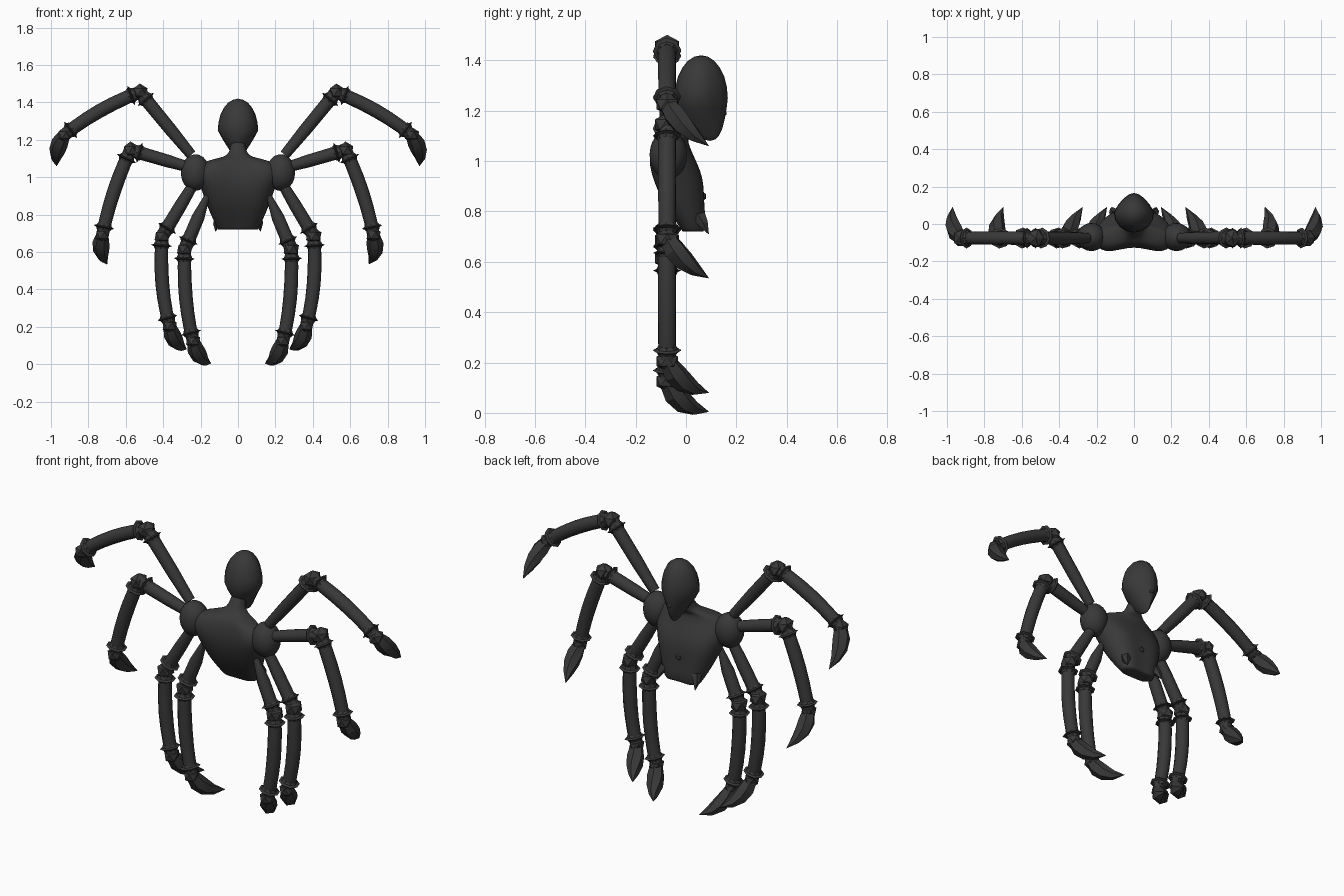
import bpy, bmesh, math
from mathutils import Vector

if "Cube" in bpy.data.objects:
    bpy.data.objects.remove(bpy.data.objects["Cube"])

mat = bpy.data.materials.new("dark_shell")
mat.diffuse_color = (0.04, 0.04, 0.04, 1)
mat.use_nodes = True
mat.node_tree.nodes["Principled BSDF"].inputs["Base Color"].default_value = mat.diffuse_color


def finish(name, bm, angle=40):
    bmesh.ops.recalc_face_normals(bm, faces=bm.faces[:])
    me = bpy.data.meshes.new(name)
    bm.to_mesh(me)
    bm.free()
    me.polygons.foreach_set("use_smooth", [True] * len(me.polygons))
    me.set_sharp_from_angle(angle=math.radians(angle))
    me.materials.append(mat)
    ob = bpy.data.objects.new(name, me)
    bpy.context.collection.objects.link(ob)
    return ob


def skin(bm, rings):
    loops = [[bm.verts.new(p) for p in r] for r in rings]
    n = len(loops[0])
    for a, b in zip(loops, loops[1:]):
        for i in range(n):
            bm.faces.new((a[i], a[(i + 1) % n], b[(i + 1) % n], b[i]))
    bm.faces.new(loops[0])
    bm.faces.new(loops[-1])


def tube(name, pts, radii, sides=10, angle=40):
    """Loft round rings along a path."""
    pts = [Vector(p) for p in pts]
    rings = []
    for i, p in enumerate(pts):
        t = (pts[min(i + 1, len(pts) - 1)] - pts[max(i - 1, 0)]).normalized()
        u = t.cross(Vector((0.1, 1, 0.05))).normalized()
        v = t.cross(u)
        rings.append([p + radii[i] * (u * math.cos(2 * math.pi * k / sides) +
                                      v * math.sin(2 * math.pi * k / sides)) for k in range(sides)])
    bm = bmesh.new()
    skin(bm, rings)
    return finish(name, bm, angle)


def ball(name, loc, size, sub=1, angle=20):
    bm = bmesh.new()
    bmesh.ops.create_icosphere(bm, subdivisions=sub, radius=1)
    for v in bm.verts:
        v.co = Vector([c * s + o for c, s, o in zip(v.co, size, loc)])
    return finish(name, bm, angle)


def bezier(a, b, c, n):
    return [a.lerp(b, i / n).lerp(b.lerp(c, i / n), i / n) for i in range(n + 1)]


def collar(name, p, d):
    d = d.normalized()
    tube(name, [p - d * 0.018, p - d * 0.006, p, p + d * 0.006, p + d * 0.018],
         [0.036, 0.042, 0.056, 0.042, 0.036], 8, 20)


# Torso: half sections (z, half width, front centre, front bulge, side, back bulge, back centre)
sections = [
    (0.72, 0.12, -0.01, -0.02, 0.03, 0.08, 0.06),
    (0.76, 0.145, -0.03, -0.05, 0.01, 0.09, 0.07),
    (0.84, 0.185, -0.08, -0.11, -0.02, 0.085, 0.06),
    (0.94, 0.225, -0.11, -0.16, -0.05, 0.085, 0.06),
    (1.02, 0.26, -0.10, -0.185, -0.07, 0.02, 0.035),
    (1.09, 0.22, -0.09, -0.145, -0.07, -0.02, 0.01),
    (1.105, 0.07, -0.08, -0.08, -0.03, 0.02, 0.025),
    (1.15, 0.045, -0.05, -0.045, 0.0, 0.035, 0.04),
    (1.21, 0.045, -0.02, -0.01, 0.03, 0.06, 0.07),
]
rings = []
for z, w, fc, fb, sd, bb, bc in sections:
    half = [(0.65 * w, fb), (w, sd), (0.6 * w, bb)]
    rings.append([(0, fc, z)] + [(x, y, z) for x, y in half] + [(0, bc, z)]
                 + [(-x, y, z) for x, y in reversed(half)])
bm = bmesh.new()
skin(bm, rings)
cr = bm.edges.layers.float.new("crease_edge")
for e in bm.edges:
    if all(v.co.z < 0.73 for v in e.verts):
        e[cr] = 0.8
torso = finish("torso", bm, 180)
torso.modifiers.new("round", 'SUBSURF').levels = 2
torso.modifiers["round"].render_levels = 2

# Head: egg narrowing to the chin, with a ridge along the face (+y)
bm = bmesh.new()
bmesh.ops.create_uvsphere(bm, u_segments=16, v_segments=12, radius=1)
for v in bm.verts:
    x, y, z = v.co
    low = max(-z, 0)
    v.co = (0.108 * x * (1 - 0.75 * low) * (1 - 0.35 * max(y, 0)),
            0.06 + 0.106 * y * (1 - 0.15 * low) + 0.035 * low * low,
            1.25 + 0.17 * z)
finish("head", bm)
ball("mouth", (0, 0.145, 1.19), (0.022, 0.018, 0.015))
ball("belly_button", (0, 0.06, 0.86), (0.022, 0.022, 0.022))

# Legs in (x, z): hip, knee, shin bow control, ankle, claw bend, claw tip; all at y = -0.07
Y = -0.075
legs = {
    "upper_arm_leg": [(0.25, 1.12), (0.525, 1.455), (0.75, 1.37), (0.93, 1.225), (0.985, 1.14), (0.97, 1.06)],
    "middle_arm_leg": [(0.25, 1.05), (0.575, 1.145), (0.68, 0.92), (0.725, 0.69), (0.75, 0.60), (0.70, 0.535)],
    "outer_leg": [(0.24, 0.96), (0.405, 0.685), (0.425, 0.42), (0.365, 0.205), (0.345, 0.10), (0.275, 0.08)],
    "inner_leg": [(0.165, 0.90), (0.285, 0.615), (0.295, 0.34), (0.24, 0.125), (0.215, 0.015), (0.145, 0.005)],
}
for side, s in (("right", 1), ("left", -1)):
    for leg, path in legs.items():
        n = f"{side}_{leg}"
        hip, knee, bow, ankle, bend, tip = [Vector((s * x, Y, z)) for x, z in path]
        bend.y, tip.y = -0.025, 0.09
        r0 = 0.015 if leg == "inner_leg" else 0.028
        tube(n + "_thigh", [hip, hip.lerp(knee, 0.4), knee], [r0, 0.034, 0.036])
        shin = bezier(knee, bow, ankle, 6)
        tube(n + "_shin", shin, [0.034, 0.036, 0.037, 0.037, 0.036, 0.035, 0.034])
        ball(n + "_knee", knee, (0.046, 0.056, 0.046))
        ball(n + "_ankle", ankle, (0.042, 0.05, 0.042))
        # Sharp collars around the joints
        up, down, low = knee - hip, bow - knee, ankle - bow
        collar(n + "_thigh_collar", knee - up.normalized() * 0.05, up)
        collar(n + "_shin_collar", knee + down.normalized() * 0.05, down)
        collar(n + "_ankle_collar", ankle - low.normalized() * 0.045, low)
        # Hooked claw
        tube(n + "_claw", bezier(ankle, bend, tip, 4), [0.034, 0.046, 0.043, 0.027, 0.001], 6, 25)

    # Shoulder lobe and hip spike
    ball(side + "_shoulder", (s * 0.228, -0.07, 1.025), (0.078, 0.075, 0.098), 3, 60)
    tube(side + "_hip_spike", [(s * 0.10, 0.05, 0.78), (s * 0.115, 0.07, 0.75), (s * 0.12, 0.09, 0.71)],
         [0.03, 0.02, 0.001], 5, 20)
